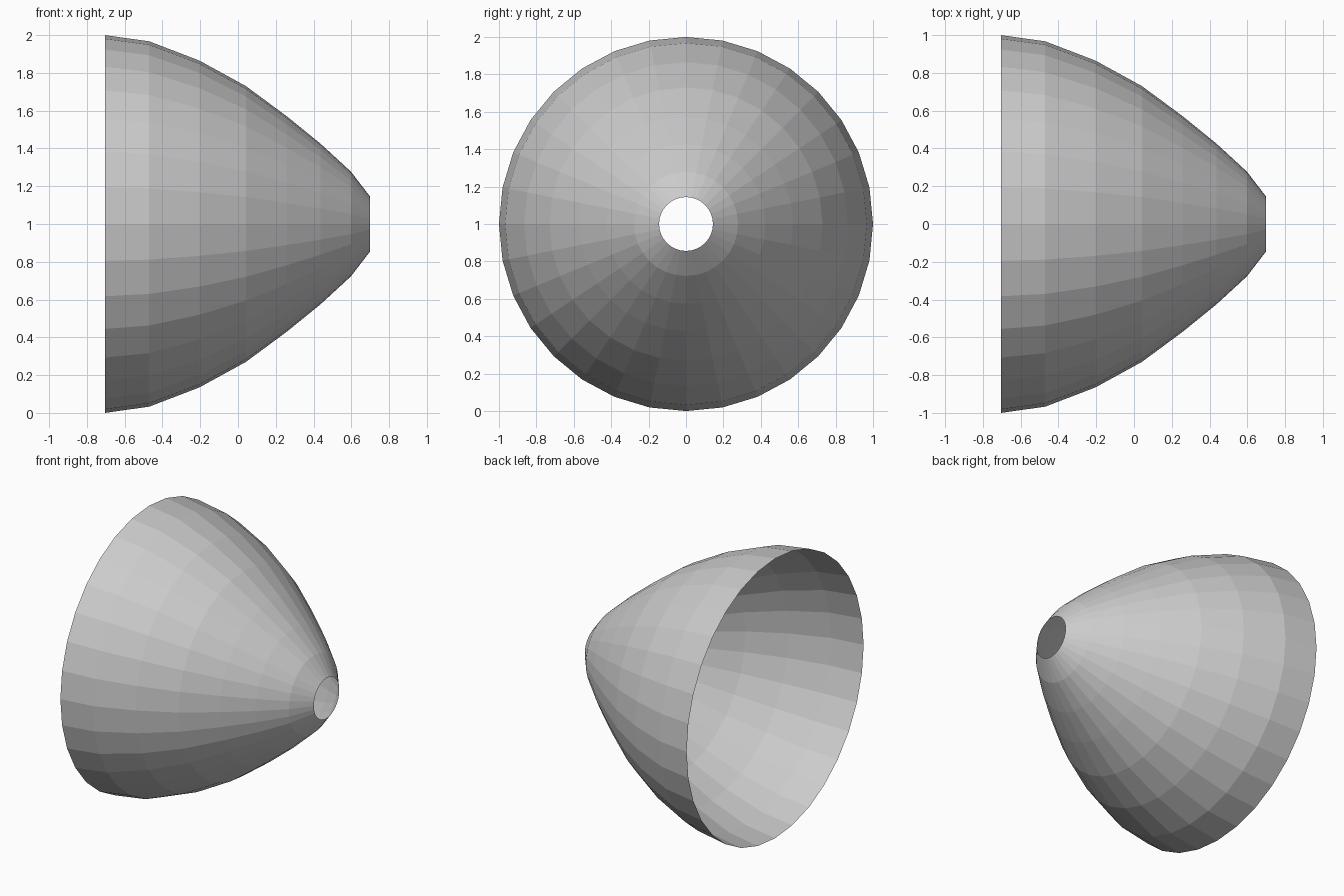
import bpy, bmesh
from math import sin, cos, tau

if "Cube" in bpy.data.objects:
    bpy.data.objects.remove(bpy.data.objects["Cube"])

SIDES = 32
# (x, radius) from the wide open rim to the small open tip
PROFILE = [(-0.705, 1.0), (-0.47, 0.967), (-0.204, 0.865), (0.042, 0.73),
           (0.256, 0.572), (0.436, 0.426), (0.597, 0.278), (0.70, 0.144)]

# Open, faceted bowl-shaped shell lying along x
bm = bmesh.new()
rings = []
for x, r in PROFILE:
    rings.append([bm.verts.new((x, r * cos(tau * i / SIDES), 1 + r * sin(tau * i / SIDES)))
                  for i in range(SIDES)])
for a, b in zip(rings, rings[1:]):
    for i in range(SIDES):
        j = (i + 1) % SIDES
        bm.faces.new((a[i], a[j], b[j], b[i]))

# Make sure the faces point outwards
bm.normal_update()
if sum(f.normal.dot(f.calc_center_median() - f.calc_center_median().project((1, 0, 0)))
       - f.normal.z for f in bm.faces) < 0:
    bmesh.ops.reverse_faces(bm, faces=bm.faces[:])

mesh = bpy.data.meshes.new("reflector_shell")
bm.to_mesh(mesh)
bm.free()
shell = bpy.data.objects.new("reflector_shell", mesh)
bpy.context.collection.objects.link(shell)
